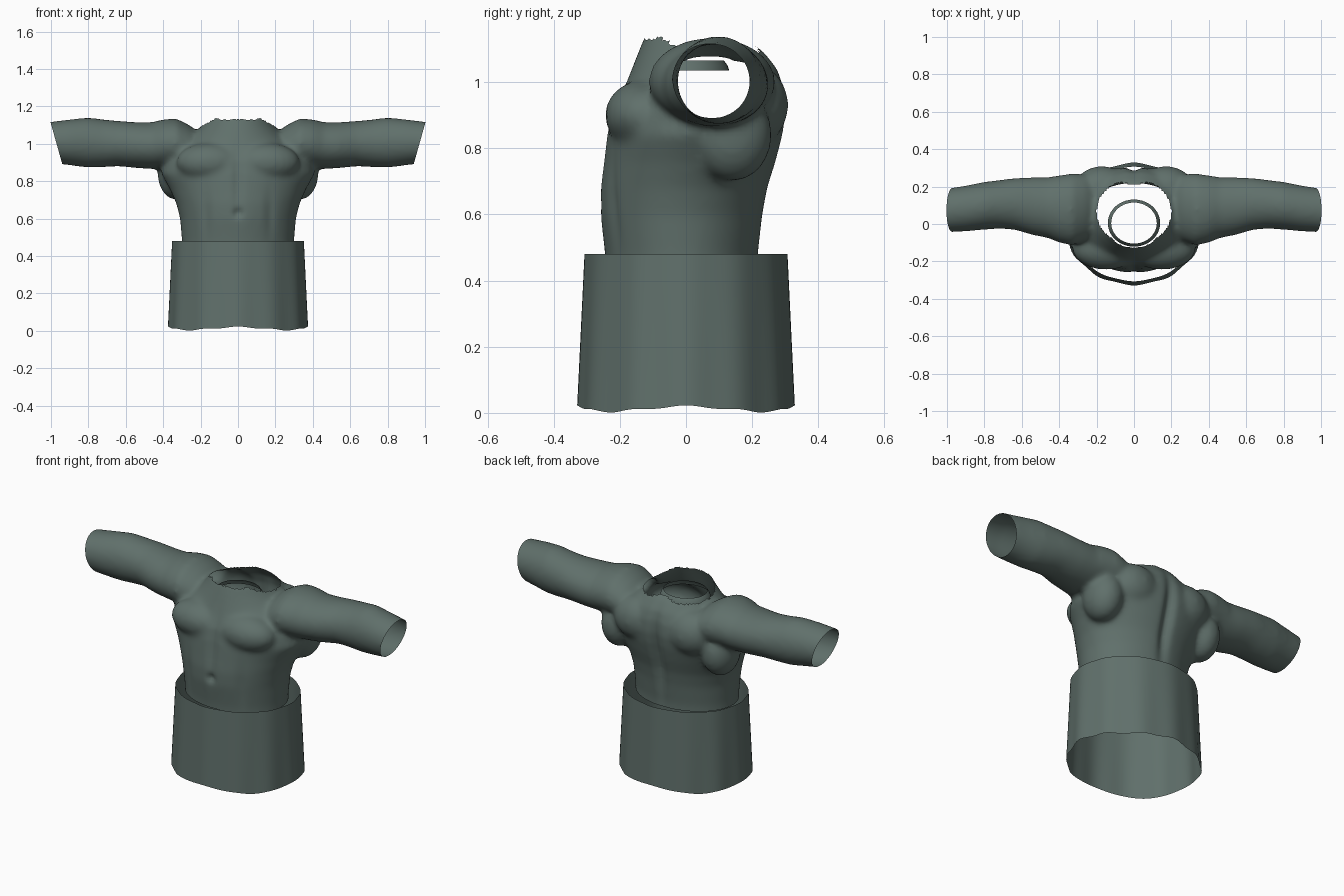
import bpy, bmesh
from math import sin, cos, pi, exp, hypot
from mathutils import Matrix, Vector

cube = bpy.data.objects.get("Cube")
if cube:
    bpy.data.objects.remove(cube)

cloth = bpy.data.materials.new("dark grey green")
cloth.use_nodes = True
COLOR = (0.117, 0.162, 0.147, 1)
cloth.diffuse_color = COLOR
cloth.node_tree.nodes["Principled BSDF"].inputs["Base Color"].default_value = COLOR


def loft(bm, rings, capped):
    """Skin a list of rings of points, optionally closing both ends."""
    loops = [[bm.verts.new(p) for p in ring] for ring in rings]
    n = len(loops[0])
    for a, b in zip(loops, loops[1:]):
        for i in range(n):
            j = (i + 1) % n
            bm.faces.new((a[i], a[j], b[j], b[i]))
    if capped:
        bm.faces.new(loops[0])
        bm.faces.new(loops[-1])


def finish(bm, name):
    mesh = bpy.data.meshes.new(name)
    bm.to_mesh(mesh)
    bm.free()
    mesh.materials.append(cloth)
    ob = bpy.data.objects.new(name, mesh)
    bpy.context.collection.objects.link(ob)
    for p in mesh.polygons:
        p.use_smooth = True
    return ob


def ellipse(n):
    return [(cos(2 * pi * i / n), sin(2 * pi * i / n)) for i in range(n)]


def bump(d, width):
    return exp(-(d / width) ** 2)


# --- Body skin: torso, arms and muscles as overlapping solids ---
bm = bmesh.new()

# torso sections: height, half width, front y, back y
TORSO = [(.38, .30, -.24, .22), (.48, .30, -.245, .22), (.6, .31, -.26, .235),
         (.68, .33, -.26, .25), (.76, .365, -.25, .275), (.84, .41, -.24, .295),
         (.91, .40, -.225, .305), (.98, .33, -.19, .30), (1.04, .25, -.165, .28),
         (1.09, .20, -.145, .24), (1.15, .15, -.12, .16)]
loft(bm, [[(c * w, (f + b) / 2 + s * (b - f) / 2, z) for c, s in ellipse(48)]
          for z, w, f, b in TORSO], True)

# arm sections: x, front y, back y, bottom z, top z
ARM = [(.14, .0, .2, .92, 1.01), (.2, -.05, .24, .88, 1.055), (.26, -.09, .265, .87, 1.1),
       (.33, -.115, .27, .87, 1.135), (.4, -.1, .26, .87, 1.13), (.46, -.075, .25, .865, 1.115),
       (.54, -.06, .25, .87, 1.115), (.64, -.03, .245, .88, 1.122), (.72, -.025, .235, .875, 1.13),
       (.8, -.03, .225, .872, 1.14), (.9, -.04, .205, .885, 1.13), (1.06, -.045, .18, .905, 1.11)]
for side in (1, -1):
    loft(bm, [[(side * x, (f + b) / 2 + c * (b - f) / 2, (lo + hi) / 2 + s * (hi - lo) / 2)
               for c, s in ellipse(40)] for x, f, b, lo, hi in ARM], True)
    # muscles: centre, radii
    for centre, radii in [((.15, -.13, .9), (.18, .115, .105)),    # chest
                          ((.33, .14, .84), (.10, .12, .14)),      # side of back
                          ((.17, .19, .93), (.15, .12, .13))]:     # shoulder blade
        place = Matrix.Translation((side * centre[0], centre[1], centre[2]))
        bmesh.ops.create_uvsphere(bm, u_segments=24, v_segments=16, radius=1,
                                  matrix=place @ Matrix.Diagonal((*radii, 1)))
bmesh.ops.recalc_face_normals(bm, faces=bm.faces)
skin = finish(bm, "torso_and_sleeves")

# fuse into a single smooth surface
fuse = skin.modifiers.new("fuse", "REMESH")
fuse.mode = "VOXEL"
fuse.voxel_size = .014
soft = skin.modifiers.new("soften", "SMOOTH")
soft.factor = .5
soft.iterations = 10
bpy.context.view_layer.objects.active = skin
skin.select_set(True)
for name in ("fuse", "soften"):
    bpy.ops.object.modifier_apply(modifier=name)

# grooves and navel, then cut the openings
bm = bmesh.new()
bm.from_mesh(skin.data)
for v in bm.verts:
    x, y, z = v.co
    if abs(x) > .32:
        continue
    if y < -.12:
        v.co.y += .012 * bump(x, .025) * bump(z - .8, .16)        # midline
        v.co.y += .02 * bump(hypot(x, z - .63), .022)             # navel
        v.co.y += .008 * bump(abs(x) - .17, .025) * bump(z - .62, .12)
    elif y > .15:
        v.co.y -= .03 * bump(x, .03) * bump(z - .78, .22)         # spine

cuts = [((0, 0, .45), (0, 0, -1)), ((.97, 0, 1), (.96, 0, -.27)), ((-.97, 0, 1), (-.96, 0, -.27))]
for point, normal in cuts:
    bmesh.ops.bisect_plane(bm, geom=bm.verts[:] + bm.edges[:] + bm.faces[:], dist=1e-5,
                           plane_co=Vector(point), plane_no=Vector(normal), clear_outer=True)


def in_neck(p):
    dip = .03 * bump(p.x, .06) if p.y > .06 else 0
    return p.z > .9 and hypot(p.x / .2, (p.y + dip - .065) / .175) < 1


bmesh.ops.delete(bm, geom=[f for f in bm.faces if in_neck(f.calc_center_median())
                           or f.calc_center_median().z > 1.132 and abs(f.calc_center_median().x) < .2],
                 context="FACES")
bm.to_mesh(skin.data)
bm.free()
for p in skin.data.polygons:
    p.use_smooth = True

# --- Skirt: open flared tube with soft folds and a wavy hem ---
bm = bmesh.new()
rings = []
for k in range(7):
    t = k / 6
    ring = []
    for i in range(96):
        a = 2 * pi * i / 96
        r = 1 + .012 * cos(12 * a) * (.5 + .5 * t)
        hem = .012 + .008 * cos(4 * a) + .003 * cos(12 * a)
        ring.append(((.35 + .02 * t) * r * cos(a), (.305 + .02 * t) * r * sin(a),
                     .48 * (1 - t) + hem * t))
    rings.append(ring)
loft(bm, rings, False)
bmesh.ops.recalc_face_normals(bm, faces=bm.faces)
finish(bm, "skirt")

# --- Collar: thin band inside the neck opening ---
bm = bmesh.new()
loft(bm, [[(r * c, .005 + r * .9 * s, z) for c, s in ellipse(40)]
          for r, z in ((.14, 1.035), (.134, 1.05), (.122, 1.065))], False)
bmesh.ops.recalc_face_normals(bm, faces=bm.faces)
finish(bm, "collar_band")
